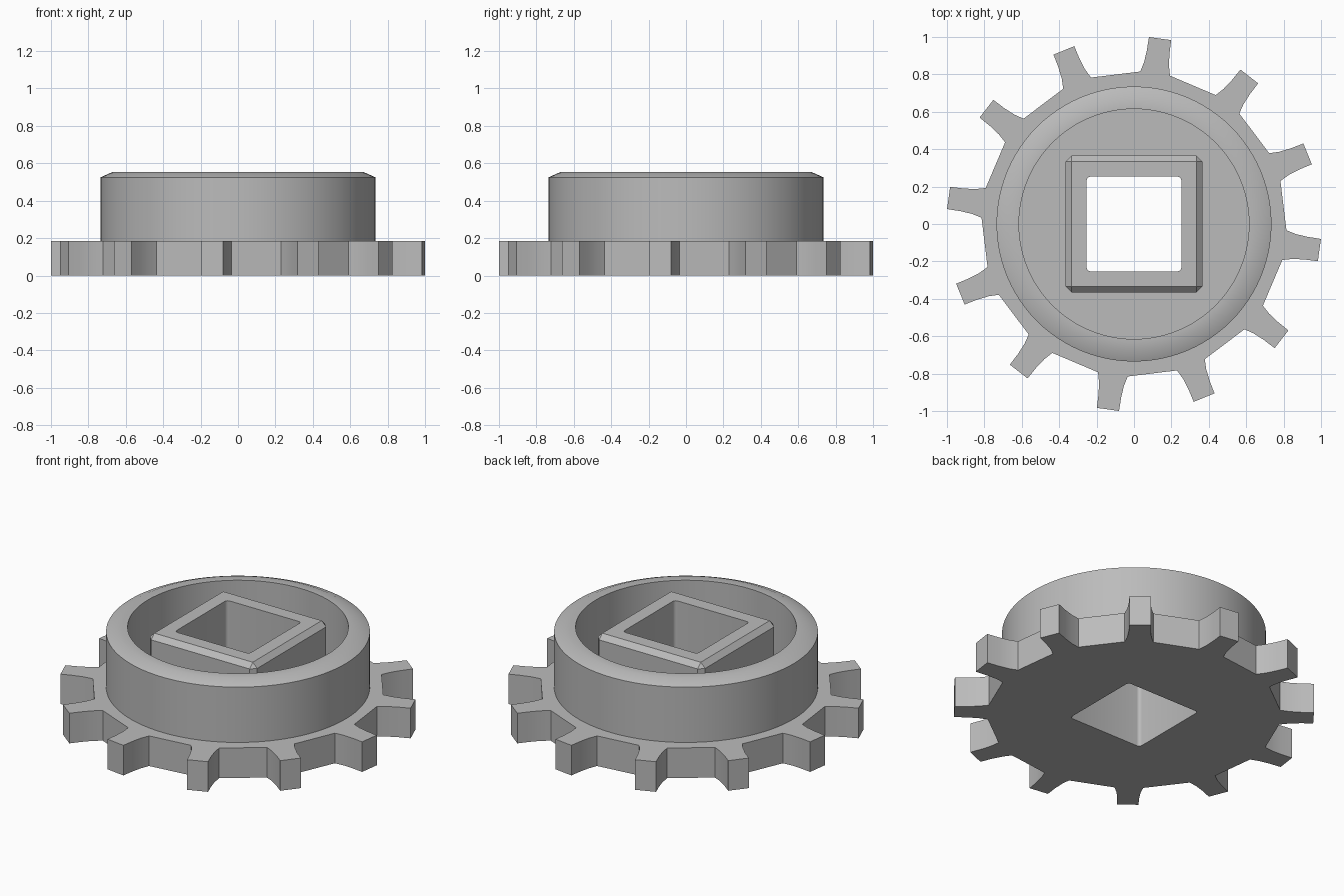
import bpy
import bmesh
from math import cos, sin, pi, radians
from mathutils import Matrix, Vector

old = bpy.data.objects.get("Cube")
if old:
    bpy.data.objects.remove(old, do_unlink=True)

TEETH, FIRST_TOOTH = 12, radians(-8)
PLATE_TOP, TOP = 0.185, 0.553

grey = bpy.data.materials.new("plain grey")
grey.use_nodes = True
colour = (0.5, 0.5, 0.5, 1)
grey.diffuse_color = colour
grey.node_tree.nodes["Principled BSDF"].inputs["Base Color"].default_value = colour


def finish(bm, name):
    bmesh.ops.recalc_face_normals(bm, faces=bm.faces[:])
    mesh = bpy.data.meshes.new(name)
    bm.to_mesh(mesh)
    bm.free()
    mesh.materials.append(grey)
    obj = bpy.data.objects.new(name, mesh)
    bpy.context.collection.objects.link(obj)
    return obj


def activate(obj):
    bpy.ops.object.select_all(action="DESELECT")
    obj.select_set(True)
    bpy.context.view_layer.objects.active = obj


def block(half, z0, z1):
    bm = bmesh.new()
    size = Matrix.Diagonal((2 * half, 2 * half, z1 - z0, 1))
    bmesh.ops.create_cube(bm, size=1, matrix=Matrix.Translation((0, 0, (z0 + z1) / 2)) @ size)
    return bm


# toothed plate: one tooth outline repeated around the centre
side = [(0.812, 0.08), (0.865, 0.067), (0.93, 0.061), (1.001, 0.06)]
tooth = [(r, -w) for r, w in side] + [(r, w) for r, w in reversed(side)]
bm = bmesh.new()
outline = []
for i in range(TEETH):
    turn = Matrix.Rotation(FIRST_TOOTH + i * 2 * pi / TEETH, 3, "Z")
    outline += [bm.verts.new(turn @ Vector((r, w, 0))) for r, w in tooth]
base = bm.faces.new(outline)
raised = bmesh.ops.extrude_face_region(bm, geom=[base], use_keep_orig=True)["geom"]
bmesh.ops.translate(bm, vec=(0, 0, PLATE_TOP),
                    verts=[v for v in raised if isinstance(v, bmesh.types.BMVert)])
plate = finish(bm, "toothed_plate")

# raised ring with a chamfered outer rim
profile = [(0.735, PLATE_TOP), (0.735, 0.525), (0.672, TOP), (0.615, TOP), (0.615, PLATE_TOP)]
bm = bmesh.new()
pts = [bm.verts.new((r, 0, z)) for r, z in profile]
edges = [bm.edges.new(pair) for pair in zip(pts, pts[1:])]
bmesh.ops.spin(bm, geom=pts + edges, cent=(0, 0, 0), axis=(0, 0, 1),
               angle=2 * pi, steps=96, use_merge=True)
bmesh.ops.remove_doubles(bm, verts=bm.verts[:], dist=0.0001)
ring = finish(bm, "raised_ring")

# square boss, chamfered on every edge except those on the plate
bm = block(0.365, PLATE_TOP, TOP)
keep = [e for e in bm.edges if max(v.co.z for v in e.verts) > PLATE_TOP + 0.1]
bmesh.ops.bevel(bm, geom=keep, offset=0.03, segments=1, affect="EDGES")
boss = finish(bm, "square_boss")

# square shaft hole with small rounded corners, cut through plate and boss
bm = block(0.253, -0.2, 0.8)
upright = [e for e in bm.edges if abs(e.verts[0].co.z - e.verts[1].co.z) > 0.5]
bmesh.ops.bevel(bm, geom=upright, offset=0.02, segments=4, profile=0.5, affect="EDGES")
cutter = finish(bm, "hole_cutter")
cutter.hide_render = True
for obj in (plate, boss):
    cut = obj.modifiers.new("shaft hole", "BOOLEAN")
    cut.operation, cut.solver, cut.object = "DIFFERENCE", "EXACT", cutter
    activate(obj)
    bpy.ops.object.modifier_apply(modifier=cut.name)
bpy.data.objects.remove(cutter, do_unlink=True)

for obj in (plate, ring, boss):
    activate(obj)
    bpy.ops.object.shade_smooth_by_angle(angle=radians(30))
